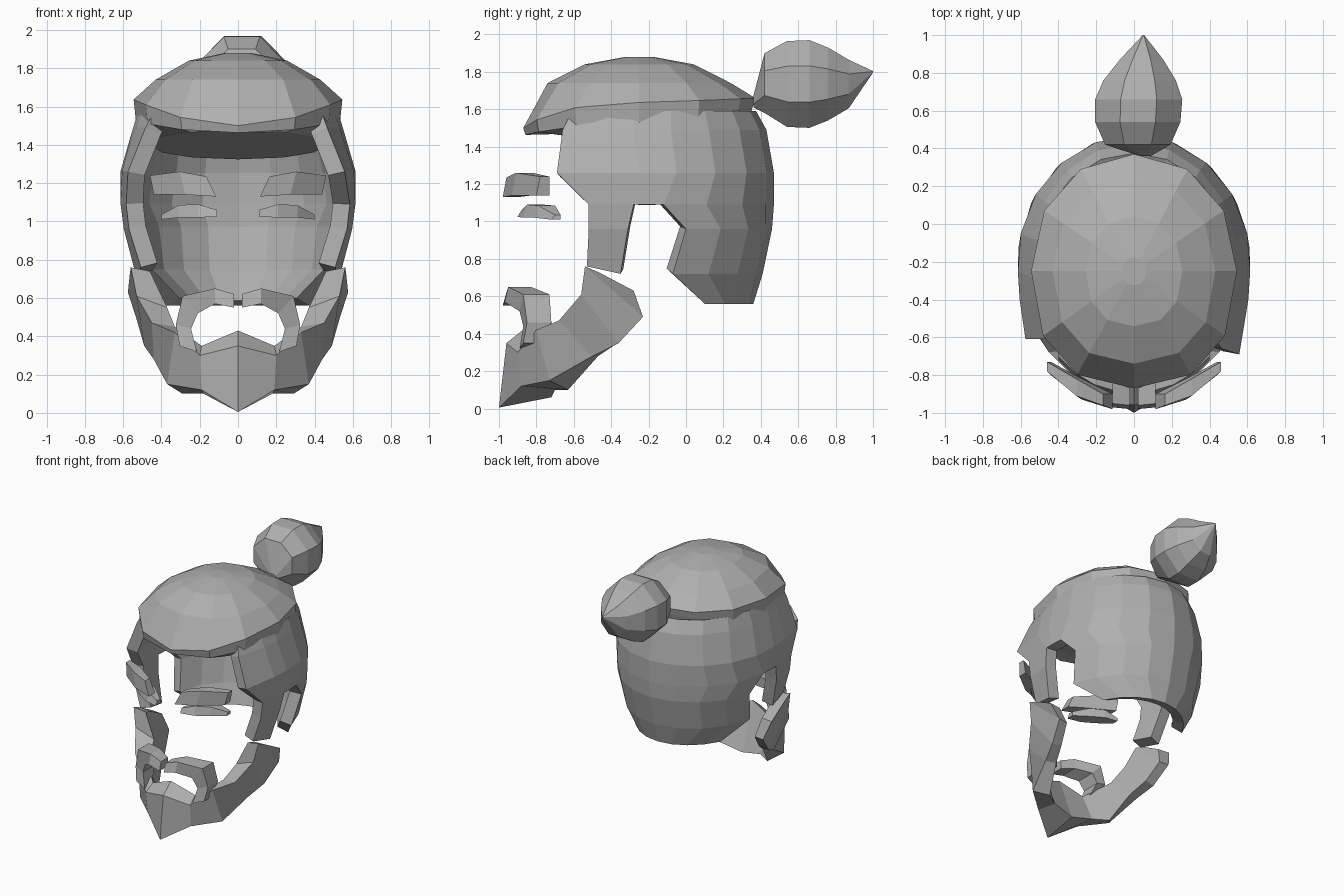
import bpy, bmesh, math

if "Cube" in bpy.data.objects:
    bpy.data.objects.remove(bpy.data.objects["Cube"])

grey = bpy.data.materials.new("hair grey")
grey.diffuse_color = (0.43, 0.43, 0.43, 1)
grey.use_nodes = True
grey.node_tree.nodes["Principled BSDF"].inputs["Base Color"].default_value = grey.diffuse_color


def finish(name, bm, fix_normals=True):
    bmesh.ops.remove_doubles(bm, verts=bm.verts, dist=0.001)
    if fix_normals:
        bmesh.ops.recalc_face_normals(bm, faces=bm.faces)
    me = bpy.data.meshes.new(name)
    bm.to_mesh(me)
    bm.free()
    me.materials.append(grey)
    ob = bpy.data.objects.new(name, me)
    bpy.context.collection.objects.link(ob)
    return ob


def loft(name, rings, signs=(1,), caps=(True, True)):
    """Skin closed rings into a solid, once for each x sign."""
    bm = bmesh.new()
    for s in signs:
        vs = [[bm.verts.new((s * x, y, z)) for x, y, z in r] for r in rings]
        n = len(rings[0])
        for a, b in zip(vs, vs[1:]):
            for i in range(n):
                j = (i + 1) % n
                bm.faces.new((a[i], a[j], b[j], b[i]))
        if caps[0]:
            bm.faces.new(vs[0])
        if caps[1]:
            bm.faces.new(vs[-1])
    return finish(name, bm)


def interp(v, table):
    for (a, fa), (b, fb) in zip(table, table[1:]):
        if v <= b:
            return fa + (fb - fa) * max(0, (v - a) / (b - a))
    return table[-1][1]


BOTH = (1, -1)

# Hair around the sides and back, with ear notches; rows of
# (z, half width, back y, inward bend at the front, y of the four side columns)
rows = [
    (1.59, .52, .375, .55, (-.61, -.42, -.28, -.08)),
    (1.49, .55, .43, .40, (-.66, -.42, -.28, -.08)),
    (1.26, .615, .47, .24, (-.69, -.40, -.25, -.05)),
    (1.09, .615, .47, .30, (-.52, -.28, -.22, -.12)),
    (0.96, .60, .46, .30, (-.52, -.31, -.20, 0.00)),
    (0.72, .54, .41, .30, (-.53, -.35, -.20, -.07)),
    (0.56, .45, .36, .30, (-.53, -.35, -.20, 0.10)),
]
MID = -.2
BACK = 4
bm = bmesh.new()
for s in BOTH:
    grid = []
    for r, (z, w, yb, bend, side) in enumerate(rows):
        ys = list(side)
        if s < 0:
            ys[0] = max(ys[0], -.61)  # the left front edge is cut shorter
        t0 = math.asin((side[3] - MID) / (yb - MID))
        for k in range(1, BACK + 1):
            t = t0 + (math.pi / 2 - t0) * k / BACK
            ys.append(MID + (yb - MID) * math.sin(t))
        line = []
        for c, y in enumerate(ys):
            if y < MID:
                x = w - bend * (MID - y) ** 2
            else:
                x = w * math.sqrt(max(0, 1 - ((y - MID) / (yb - MID)) ** 2))
            tip = .04 if r == 5 and c == 0 else 0
            line.append(bm.verts.new((s * x, y, z + tip)))
        grid.append(line)
    for r in range(len(rows) - 1):
        for c in range(3 + BACK):
            notch = r >= 3 and c in (1, 2)
            below_sideburn = r == 5 and c == 0
            if notch or below_sideburn:
                continue
            f = [grid[r][c], grid[r + 1][c], grid[r + 1][c + 1], grid[r][c + 1]]
            bm.faces.new(f if s > 0 else f[::-1])
loose = [v for v in bm.verts if not v.link_faces]
bmesh.ops.delete(bm, geom=loose, context='VERTS')
shell = finish("side_and_back_hair", bm, fix_normals=False)
mod = shell.modifiers.new("thickness", 'SOLIDIFY')
mod.thickness = .09
mod.offset = -1

# Domed top hair with an overhanging front edge and a sloping underside
RIM = [(-.87, 1.50), (-.72, 1.59), (-.45, 1.63), (.17, 1.65), (.37, 1.66)]
UNDER = [(-.87, 1.46), (-.70, 1.50), (-.45, 1.52), (.1, 1.55), (.37, 1.62)]
CEILING = [(-.80, 1.48), (.30, 1.32)]


def cap_ring(scale, z):
    ring = []
    for i in range(12):
        a = math.tau * i / 12
        c, s = math.cos(a), math.sin(a)
        fat = .86 if s < 0 else .95
        y = -.25 + .62 * scale * math.copysign(abs(s) ** fat, s)
        x = .545 * scale * math.copysign(abs(c) ** fat, c)
        zz = interp(y, z) if isinstance(z, list) else z
        ring.append((x, y, zz))
    return ring


loft("top_hair", [
    cap_ring(.12, 1.88), cap_ring(.47, 1.84), cap_ring(.79, 1.74),
    cap_ring(1, RIM), cap_ring(.98, UNDER), cap_ring(.84, CEILING),
])

# Bun at the back, lofted along y to a pointed tip
bun = []
for y, cx, cz, rx, rz in [(.36, .06, 1.64, .03, .03), (.42, .02, 1.74, .18, .16),
                          (.54, .02, 1.735, .235, .23), (.66, .025, 1.735, .24, .235),
                          (.76, .03, 1.735, .20, .195),
                          (.87, .04, 1.735, .12, .13), (1.0, .05, 1.80, .004, .004)]:
    bun.append([(cx + rx * 1.04 * math.cos(math.tau * (i + .5) / 8), y,
                 cz + rz * 1.08 * math.sin(math.tau * (i + .5) / 8)) for i in range(8)])
loft("bun", bun)

# Beard: sections of front top, outer bottom, inner bottom, inner top
loft("beard", [
    [(0, -.96, .35), (0, -1.0, .005), (0, -.72, .06), (0, -.86, .43)],
    [(.20, -.90, .30), (.19, -.88, .12), (.18, -.70, .10), (.19, -.82, .35)],
    [(.33, -.80, .42), (.37, -.73, .15), (.29, -.63, .10), (.30, -.72, .43)],
    [(.45, -.68, .47), (.44, -.50, .28), (.36, -.47, .28), (.33, -.66, .45)],
    [(.53, -.56, .61), (.49, -.36, .35), (.41, -.35, .36), (.37, -.55, .55)],
    [(.56, -.54, .76), (.53, -.23, .49), (.45, -.24, .49), (.46, -.53, .74)],
    [(.565, -.46, .725), (.575, -.28, .63), (.48, -.29, .63), (.465, -.45, .715)],
], BOTH, (False, True))


def bar(name, stations):
    """Mirrored bar from (x, front y, back y, bottom z, top z, x lean)."""
    loft(name, [[(x - lean, yf, zb), (x + lean, yf + .02, zt),
                 (x + lean, yb, zt), (x - lean, yb, zb)]
                for x, yf, yb, zb, zt, lean in stations], BOTH)


# Moustache halves, turning down at the corners of the mouth
bar("moustache", [
    (.02, -.98, -.87, .55, .62, 0), (.12, -.97, -.83, .57, .65, 0),
    (.25, -.89, -.73, .52, .61, .04), (.285, -.87, -.72, .44, .46, .04),
    (.26, -.89, -.80, .32, .35, .045),
])

# Eyebrows
bar("eyebrows", [
    (.14, -.98, -.90, 1.13, 1.235, .025), (.29, -.93, -.82, 1.14, 1.26, .015),
    (.45, -.80, -.73, 1.14, 1.24, .01),
])

# Eyelids
bar("eyelids", [
    (.11, -.90, -.84, 1.025, 1.06, 0), (.21, -.87, -.76, 1.02, 1.09, 0),
    (.31, -.81, -.70, 1.02, 1.085, 0), (.40, -.72, -.67, 1.01, 1.035, 0),
])
